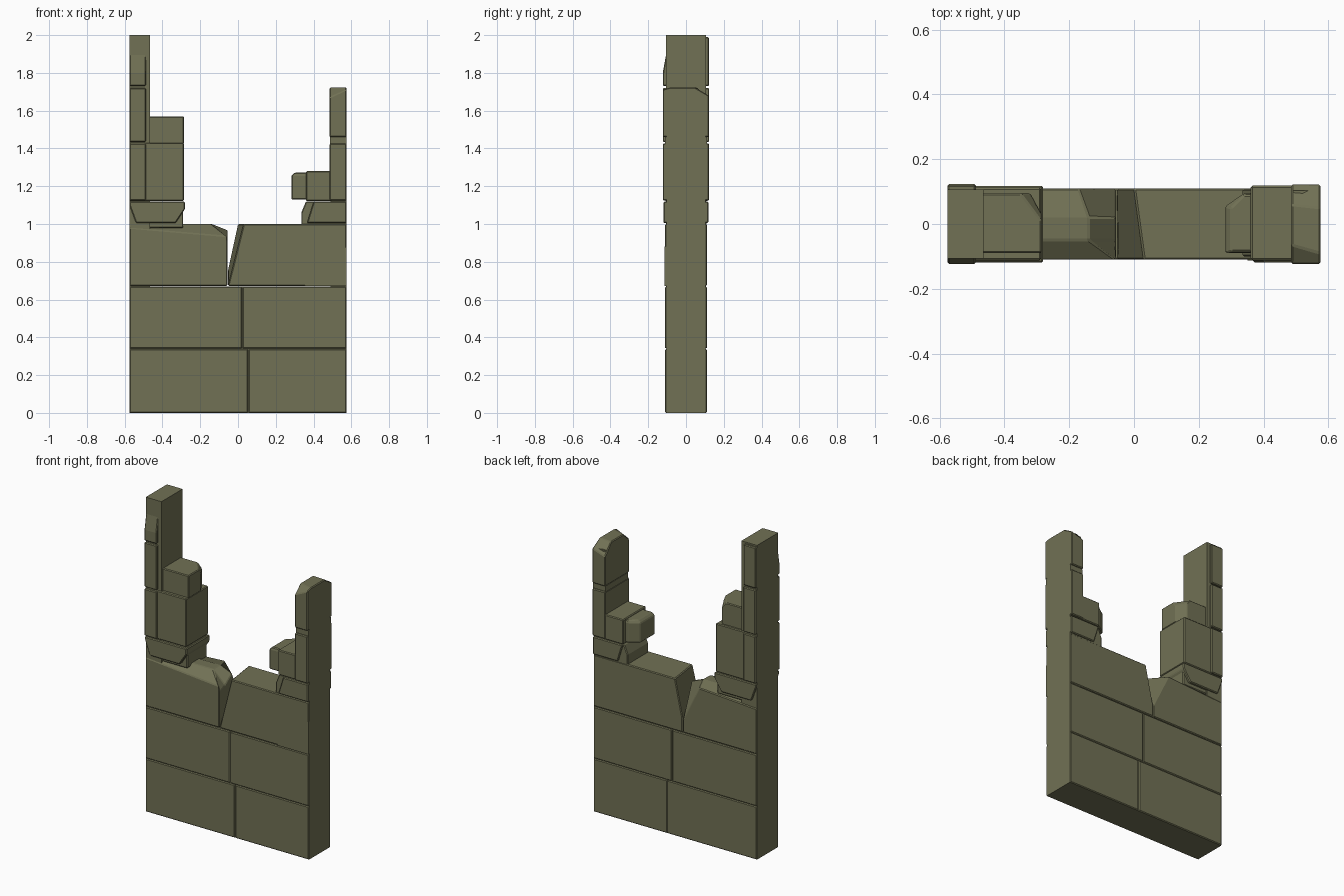
import bpy
import bmesh

cube = bpy.data.objects.get("Cube")
if cube:
    bpy.data.objects.remove(cube, do_unlink=True)

mat = bpy.data.materials.new("olive stone")
mat.use_nodes = True
color = (0.165, 0.165, 0.09, 1)
mat.diffuse_color = color
bsdf = mat.node_tree.nodes["Principled BSDF"]
bsdf.inputs["Base Color"].default_value = color
bsdf.inputs["Roughness"].default_value = 0.9

# Half width of the wall, half depth of its core
W, D = 0.575, 0.104


def loft(name, sections, axis="y", bevel=0.005):
    """Join matching profiles placed along an axis: (position, points)."""
    bm = bmesh.new()
    rings = []
    for pos, pts in sections:
        if axis == "y":
            ring = [bm.verts.new((a, pos, b)) for a, b in pts]
        elif axis == "x":
            ring = [bm.verts.new((pos, a, b)) for a, b in pts]
        else:
            ring = [bm.verts.new((a, b, pos)) for a, b in pts]
        rings.append(ring)
    bm.faces.new(rings[0])
    bm.faces.new(rings[-1])
    for r, s in zip(rings, rings[1:]):
        for i in range(len(r)):
            j = (i + 1) % len(r)
            bm.faces.new((r[i], r[j], s[j], s[i]))
    bmesh.ops.recalc_face_normals(bm, faces=bm.faces)
    mesh = bpy.data.meshes.new(name)
    bm.to_mesh(mesh)
    bm.free()
    mesh.materials.append(mat)
    obj = bpy.data.objects.new(name, mesh)
    bpy.context.collection.objects.link(obj)
    if bevel:
        mod = obj.modifiers.new("worn edges", "BEVEL")
        mod.width = bevel
        mod.segments = 1
    return obj


def block(name, x0, x1, z0, z1, y0=-0.11, y1=0.11, bevel=0.005):
    pts = [(x0, z0), (x1, z0), (x1, z1), (x0, z1)]
    return loft(name, [(y0, pts), (y1, pts)], "y", bevel)


def prism(name, pts, y0=-0.11, y1=0.11):
    return loft(name, [(y0, pts), (y1, pts)])


# Flush cores that close the joints between stones
block("wall_core", -W, W, 0, 0.67, -D, D, 0)
block("tall_column", -W, -0.465, 0.67, 2.0, -0.106, 0.106, 0)
block("short_column", 0.49, W, 0.67, 1.68, -D, D, 0)

# Two whole courses of stones
for course, (z0, z1, joint) in enumerate([(0, 0.338, 0.055), (0.34, 0.668, 0.022)]):
    block(f"course_{course + 1}_right_stone", -W, joint - 0.002, z0, z1)
    block(f"course_{course + 1}_left_stone", joint + 0.002, W, z0, z1)

# Broken third course
loft("broken_right_stone", [
    (-0.11, [(-W, 0.672), (-0.056, 0.672), (-0.056, 0.90), (-0.056, 0.935), (-W, 0.98)]),
    (-0.05, [(-W, 0.672), (-0.056, 0.672), (-0.056, 0.92), (-0.14, 1.0), (-W, 1.0)]),
    (0.02, [(-W, 0.672), (-0.056, 0.672), (-0.056, 0.97), (-0.14, 1.0), (-W, 1.0)]),
    (0.11, [(-W, 0.672), (-0.056, 0.672), (-0.056, 0.75), (-0.17, 0.985), (-W, 0.96)]),
])
loft("broken_left_stone", [
    (-0.11, [(-0.052, 0.672), (W, 0.672), (W, 1.0), (0.03, 1.0), (-0.048, 0.69)]),
    (0.11, [(-0.052, 0.672), (W, 0.672), (W, 1.0), (0.0, 1.0), (-0.052, 0.76)]),
])
# Raised chip on the lower corner of the broken stone
chip = [(0.35, 0.672), (W, 0.672), (W, 0.88)]
loft("corner_chip", [(-0.113, chip), (-0.1, chip)], "y", 0)

# Lower stones of the tall side
prism("tall_side_base", [(-W, 0.98), (-0.29, 0.98), (-0.29, 1.12), (-W, 1.12)], -0.095, 0.1)
prism("tall_side_ledge", [(-W, 1.10), (-0.54, 1.005), (-0.33, 1.005), (-0.28, 1.08),
                          (-0.28, 1.118), (-W, 1.118)], -0.119, 0.117)
block("tall_side_stone", -W, -0.287, 1.122, 1.43, -0.112, 0.112)

# Perched stone with one broken back corner
top = [(-0.48, -0.09), (-0.285, -0.09), (-0.285, 0.01), (-0.35, 0.095), (-0.48, 0.095)]
low = [(-0.48, -0.09), (-0.285, -0.09), (-0.285, 0.03), (-0.32, 0.095), (-0.48, 0.095)]
loft("perched_stone", [(1.425, low), (1.54, low), (1.57, top)], "z")

# Facing stones on the front and back of the tall column
for side, face in ((-1, "front"), (1, "back")):
    for i, (z0, z1) in enumerate([(1.125, 1.425), (1.435, 1.72)]):
        y0, y1 = sorted((side * 0.09, side * 0.123))
        block(f"tall_{face}_facing_{i + 1}", -W, -0.488, z0, z1, y0, y1)
wedge = [(-0.09, 1.73), (-0.123, 1.73), (-0.123, 1.80), (-0.105, 1.90), (-0.09, 1.90)]
loft("tall_front_top_facing", [(-W, wedge), (-0.488, wedge)], "x")
block("tall_back_top_facing", -W, -0.488, 1.73, 1.99, 0.09, 0.121)

# Lower stones of the short side
prism("short_side_base", [(0.335, 0.99), (W, 0.99), (W, 1.12), (0.36, 1.12), (0.335, 1.06)],
      -0.1, 0.108)
prism("short_side_ledge", [(0.365, 1.005), (W, 1.005), (W, 1.118), (0.40, 1.118)], -0.118, 0.0)
prism("short_back_ledge", [(0.40, 1.005), (W, 1.005), (W, 1.118), (0.365, 1.118)], 0.0, 0.118)
block("short_side_stone", 0.36, 0.5, 1.122, 1.28, -0.112, 0.118)

# Projecting stone with a broken back corner
jut = [(0.282, -0.09), (0.37, -0.09), (0.37, 0.095), (0.34, 0.095), (0.282, 0.055)]
roof = [(0.30, -0.085), (0.37, -0.085), (0.37, 0.09), (0.34, 0.09), (0.30, 0.05)]
loft("projecting_stone", [(1.13, jut), (1.255, jut), (1.272, roof)], "z")

# Stacked stones of the short tower, the top one chipped on its inner side
block("short_tower_stone", 0.485, W, 1.125, 1.425, -0.123, 0.122)
block("short_tower_joint", 0.487, W, 1.42, 1.46, -0.112, 0.112, 0)
inner = [(-0.123, 1.46), (0.122, 1.46), (0.122, 1.65), (0.06, 1.722), (-0.065, 1.722), (-0.123, 1.67)]
outer = [(-0.123, 1.46), (0.122, 1.46), (0.122, 1.68), (0.05, 1.722), (-0.09, 1.722), (-0.123, 1.712)]
loft("short_tower_top_stone", [(0.485, inner), (W, outer)], "x")
